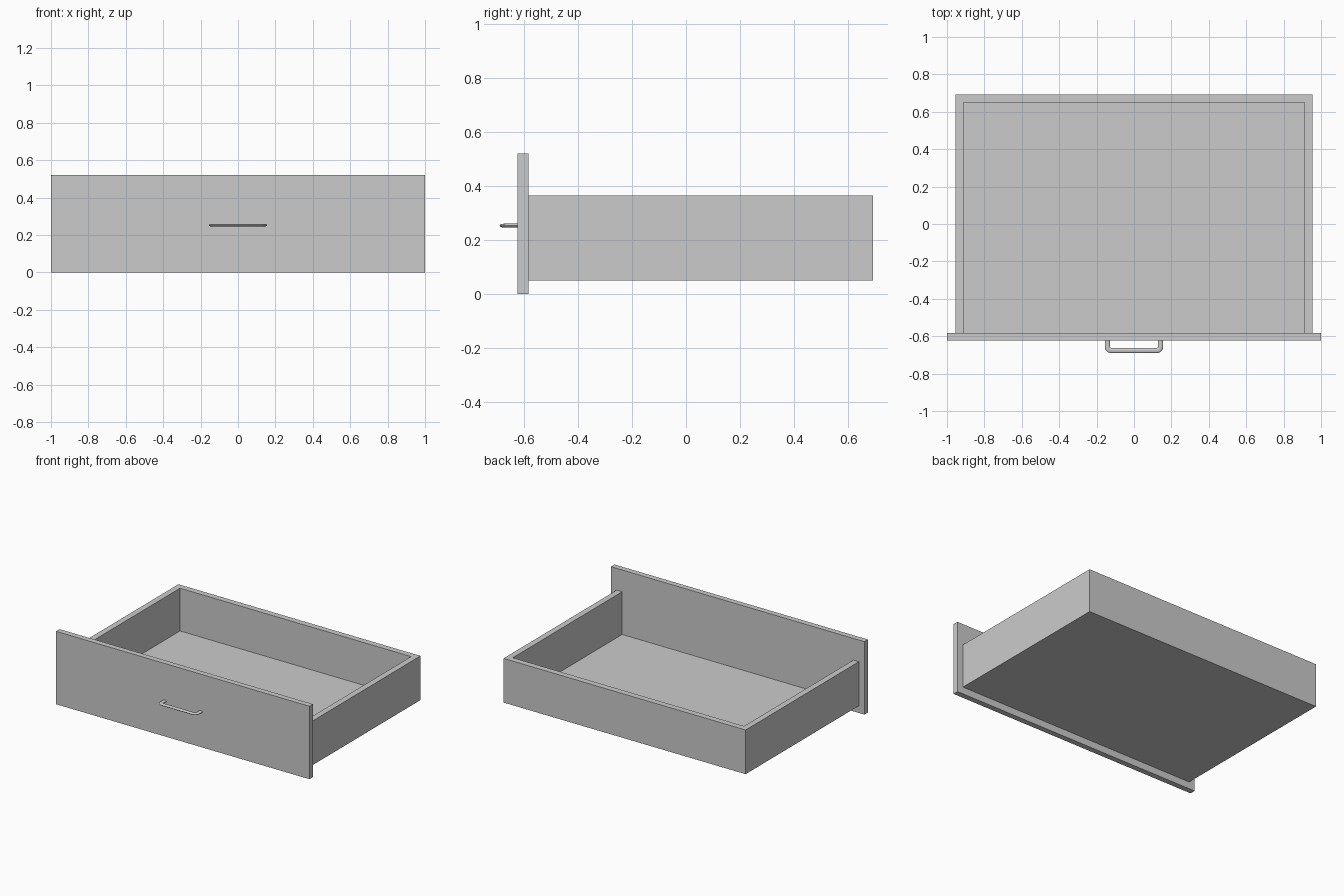
import bpy
import math
from mathutils import Vector

default_cube = bpy.data.objects.get("Cube")
if default_cube:
    bpy.data.objects.remove(default_cube, do_unlink=True)

grey = bpy.data.materials.new("light grey")
grey.use_nodes = True
grey.diffuse_color = (0.6, 0.6, 0.6, 1)
grey.node_tree.nodes["Principled BSDF"].inputs["Base Color"].default_value = grey.diffuse_color


def board(name, low, high):
    """Flat-sided board between two opposite corners."""
    low, high = Vector(low), Vector(high)
    bpy.ops.mesh.primitive_cube_add(size=1, location=(low + high) / 2)
    obj = bpy.context.object
    obj.name = name
    obj.scale = high - low
    bpy.ops.object.transform_apply(location=False, rotation=False, scale=True)
    obj.data.materials.append(grey)
    return obj


FRONT, JOINT, BACK = -0.623, -0.583, 0.692
HALF, WALL = 0.955, 0.043
BOTTOM, TOP = 0.05, 0.365
INNER = HALF - WALL

# Drawer box
board("front_panel", (-1, FRONT, 0), (1, JOINT, 0.52))
board("left_side", (INNER, JOINT, BOTTOM), (HALF, BACK, TOP))
board("right_side", (-HALF, JOINT, BOTTOM), (-INNER, BACK, TOP))
board("back_wall", (-INNER, BACK - WALL, BOTTOM), (INNER, BACK, TOP))
board("floor_panel", (-INNER, JOINT, BOTTOM), (INNER, BACK - WALL, BOTTOM + 0.01))

# Handle path: two legs joined to the bar by rounded bends
REACH, SPREAD, BEND, TUBE = -0.676, 0.142, 0.02, 0.014
half_path = [(SPREAD, FRONT + 0.005)]
for i in range(7):
    a = math.radians(15 * i)
    half_path.append((SPREAD - BEND + BEND * math.cos(a),
                      REACH + BEND - BEND * math.sin(a)))
path = half_path + [(-x, y) for x, y in reversed(half_path)]

curve = bpy.data.curves.new("handle", "CURVE")
curve.dimensions = "3D"
curve.bevel_depth = TUBE
curve.bevel_resolution = 4
curve.use_fill_caps = True
spline = curve.splines.new("POLY")
spline.points.add(len(path) - 1)
for point, (x, y) in zip(spline.points, path):
    point.co = (x, y, 0, 1)

# Handle tube, flattened in height
handle = bpy.data.objects.new("handle", curve)
bpy.context.collection.objects.link(handle)
handle.location.z = 0.253
handle.scale.z = 0.5
bpy.ops.object.select_all(action="DESELECT")
handle.select_set(True)
bpy.context.view_layer.objects.active = handle
bpy.ops.object.convert(target="MESH")
handle = bpy.context.object
bpy.ops.object.transform_apply(location=False, rotation=False, scale=True)
handle.data.materials.clear()
handle.data.materials.append(grey)
bpy.ops.object.shade_smooth_by_angle(angle=math.radians(40))
